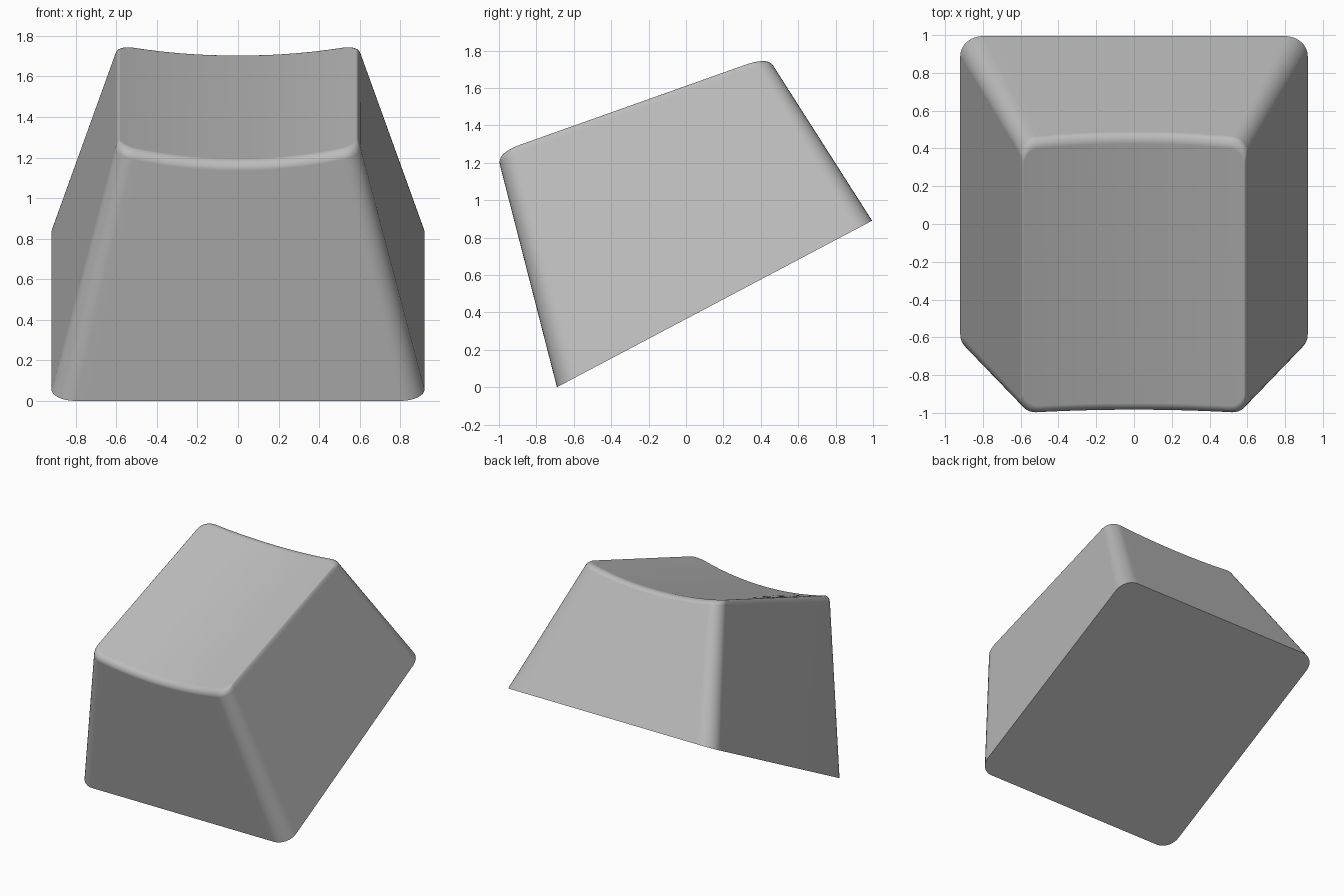
import bpy
import bmesh
from math import sin, cos, pi
from mathutils import Vector

if "Cube" in bpy.data.objects:
    bpy.data.objects.remove(bpy.data.objects["Cube"], do_unlink=True)

# Front and back ends of the tilted base and top planes
BASE = (Vector((0, -0.69, 0)), Vector((0, 0.995, 0.89)), 0.92, 0.12)
TOP = (Vector((0, -1.012, 1.255)), Vector((0, 0.435, 1.768)), 0.595, 0.09)
DISH = 0.06
ARC, STRIPS = 8, 24


def outline(half_x, half_y, r):
    """Front half of a rounded rectangle, left to right, scaled to -1..1."""
    left = [(-half_x + r * (1 - cos(a)), -half_y + r * (1 - sin(a)))
            for a in (i * pi / 2 / ARC for i in range(ARC + 1))]
    x0 = left[-1][0]
    middle = [(x0 - 2 * x0 * i / STRIPS, -half_y) for i in range(1, STRIPS)]
    right = [(-x, y) for x, y in reversed(left)]
    front = [(x / half_x, y / half_y) for x, y in left + middle + right]
    return front + [(u, -v) for u, v in reversed(front)]


def on_plane(plane, u, v):
    front, back, half_x, _ = plane
    return front.lerp(back, (v + 1) / 2) + Vector((u * half_x, 0, 0))


rings = [outline(p[2], (p[1] - p[0]).length / 2, p[3]) for p in (BASE, TOP)]


def make_ring(bm, su, sv, height):
    """One loop of the loft; height is a function of the sideways position."""
    verts = []
    for (bu, bv), (tu, tv) in zip(*rings):
        low = on_plane(BASE, bu * su, bv * sv)
        high = on_plane(TOP, tu * su, tv * sv)
        verts.append(bm.verts.new(low.lerp(high, height(tu * su))))
    return verts


def dished(drop):
    return lambda u: 1 - DISH * (1 - u * u) - drop


# Loft: base, tapered walls, rounded rim
bm = bmesh.new()
loops = [make_ring(bm, 1, 1, lambda u: 0)]
for k in range(7):
    a = k / 6 * pi / 2
    inset = 1 - cos(a)
    loops.append(make_ring(bm, 1 - 0.02 * inset, 1 - 0.06 * inset,
                           dished(0.035 * (1 - sin(a)))))
n = len(loops[0])
for lower, upper in zip(loops, loops[1:]):
    for i in range(n):
        j = (i + 1) % n
        bm.faces.new((lower[i], lower[j], upper[j], upper[i]))

# Flat underside and scooped top made of front-to-back strips
bm.faces.new(list(reversed(loops[0])))
rim = loops[-1]
for i in range(n // 2 - 1):
    bm.faces.new((rim[i], rim[i + 1], rim[n - 2 - i], rim[n - 1 - i]))
bmesh.ops.recalc_face_normals(bm, faces=bm.faces)

mesh = bpy.data.meshes.new("keycap")
bm.to_mesh(mesh)
bm.free()
keycap = bpy.data.objects.new("keycap", mesh)
bpy.context.collection.objects.link(keycap)

# Plain grey plastic
grey = bpy.data.materials.new("grey plastic")
grey.use_nodes = True
colour = (0.5, 0.5, 0.5, 1)
grey.diffuse_color = colour
grey.node_tree.nodes["Principled BSDF"].inputs["Base Color"].default_value = colour
mesh.materials.append(grey)

# Smooth shading with flat walls kept flat
bpy.ops.object.select_all(action='DESELECT')
keycap.select_set(True)
bpy.context.view_layer.objects.active = keycap
bpy.ops.object.shade_smooth_by_angle(angle=pi / 6)
weighted = keycap.modifiers.new("weighted normals", 'WEIGHTED_NORMAL')
weighted.keep_sharp = True
